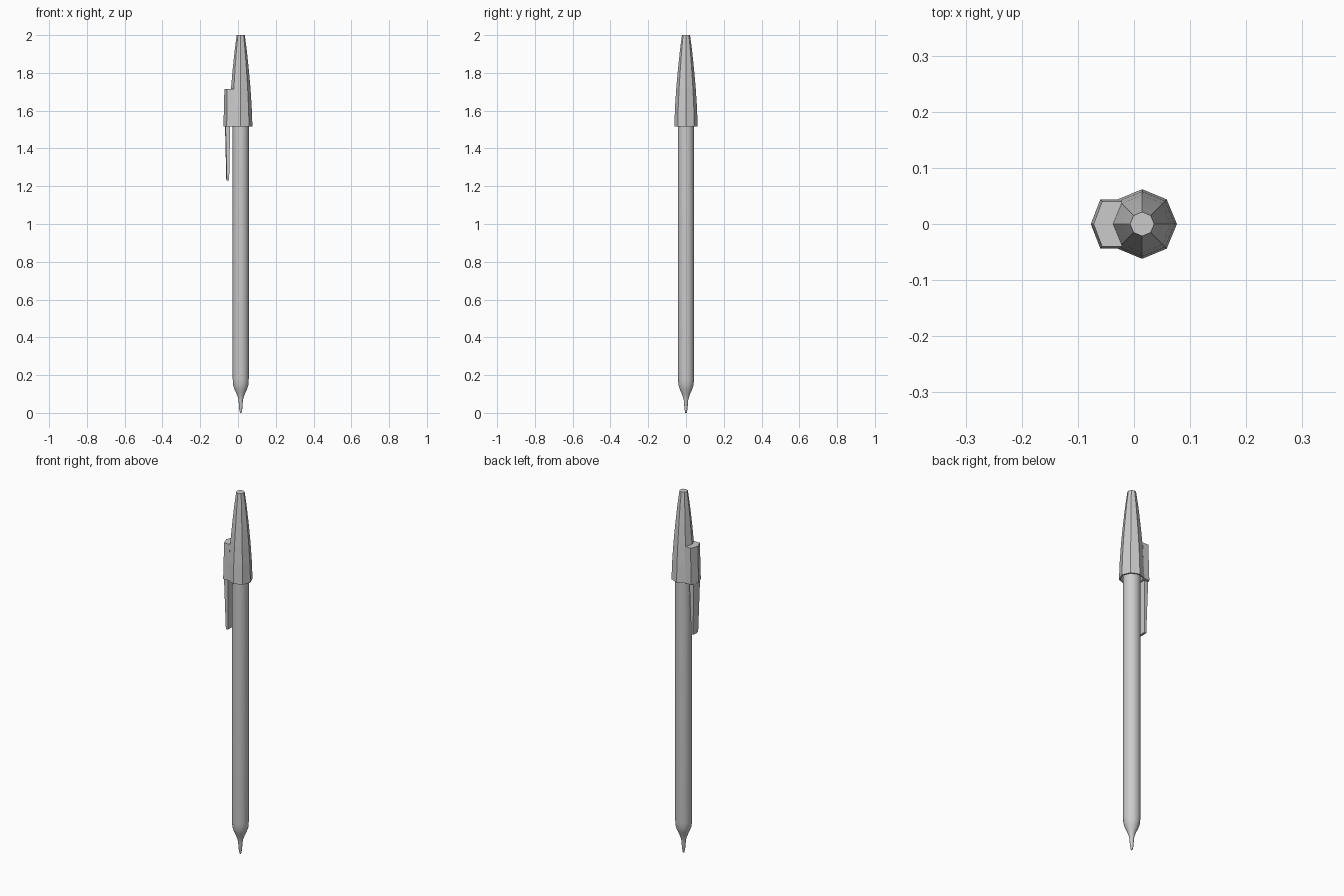
import bpy, bmesh, math

if "Cube" in bpy.data.objects:
    bpy.data.objects.remove(bpy.data.objects["Cube"])

AXIS_X = 0.0145  # pen axis, offset because the clip sticks out to -x


def finish(bm, name, smooth=False):
    bmesh.ops.recalc_face_normals(bm, faces=bm.faces)
    mesh = bpy.data.meshes.new(name)
    bm.to_mesh(mesh)
    bm.free()
    ob = bpy.data.objects.new(name, mesh)
    bpy.context.collection.objects.link(ob)
    if smooth:
        bpy.ops.object.select_all(action='DESELECT')
        ob.select_set(True)
        bpy.context.view_layer.objects.active = ob
        bpy.ops.object.shade_smooth_by_angle(angle=math.radians(40))
    return ob


def loft(name, rings, smooth=False):
    """Skin a list of equally sized point rings and close both ends."""
    bm = bmesh.new()
    loops = [[bm.verts.new(p) for p in ring] for ring in rings]
    n = len(loops[0])
    for a, b in zip(loops, loops[1:]):
        for i in range(n):
            j = (i + 1) % n
            bm.faces.new((a[i], a[j], b[j], b[i]))
    bm.faces.new(loops[0])
    bm.faces.new(loops[-1])
    return finish(bm, name, smooth)


def circle(r, z, n):
    return [(AXIS_X + r * math.cos(2 * math.pi * i / n),
             r * math.sin(2 * math.pi * i / n), z) for i in range(n)]


def lathe(name, profile, sides, smooth=False):
    return loft(name, [circle(r, z, sides) for r, z in profile], smooth)


# Round barrel with writing tip, running up inside the cap
lathe("barrel", [(0.004, 0.0), (0.008, 0.02), (0.0115, 0.065), (0.015, 0.082),
                 (0.023, 0.103), (0.033, 0.125), (0.040, 0.147),
                 (0.0425, 0.18), (0.0425, 1.68)], 32, smooth=True)

# Eight-sided hollow cap: inner wall, rim, then tapered outside
lathe("cap", [(0.036, 1.78), (0.046, 1.7), (0.055, 1.515), (0.062, 1.515),
              (0.058, 1.62), (0.0515, 1.72), (0.0425, 1.82),
              (0.032, 1.92), (0.0215, 2.0)], 8)


# Clip root: faceted block moulded onto the cap
def root_section(z, tip, side, inner, w, notch):
    return [(inner, w, z), (side, w, z), (tip, 0, z),
            (side, -w, z), (inner, -w, z), (notch, 0, z)]


loft("clip_root", [root_section(1.515, -0.077, -0.060, -0.028, 0.044, -0.044),
                   root_section(1.715, -0.072, -0.057, -0.021, 0.040, -0.034)])


# Clip prong: thin tapering blade hanging from the root
def blade(z, x0, x1, w):
    return [(x0 + 0.003, w, z), (x0, 0, z), (x0 + 0.003, -w, z),
            (x1, -w, z), (x1, w, z)]


loft("clip_prong", [blade(1.23, -0.062, -0.047, 0.022),
                    blade(1.53, -0.069, -0.041, 0.029)])
